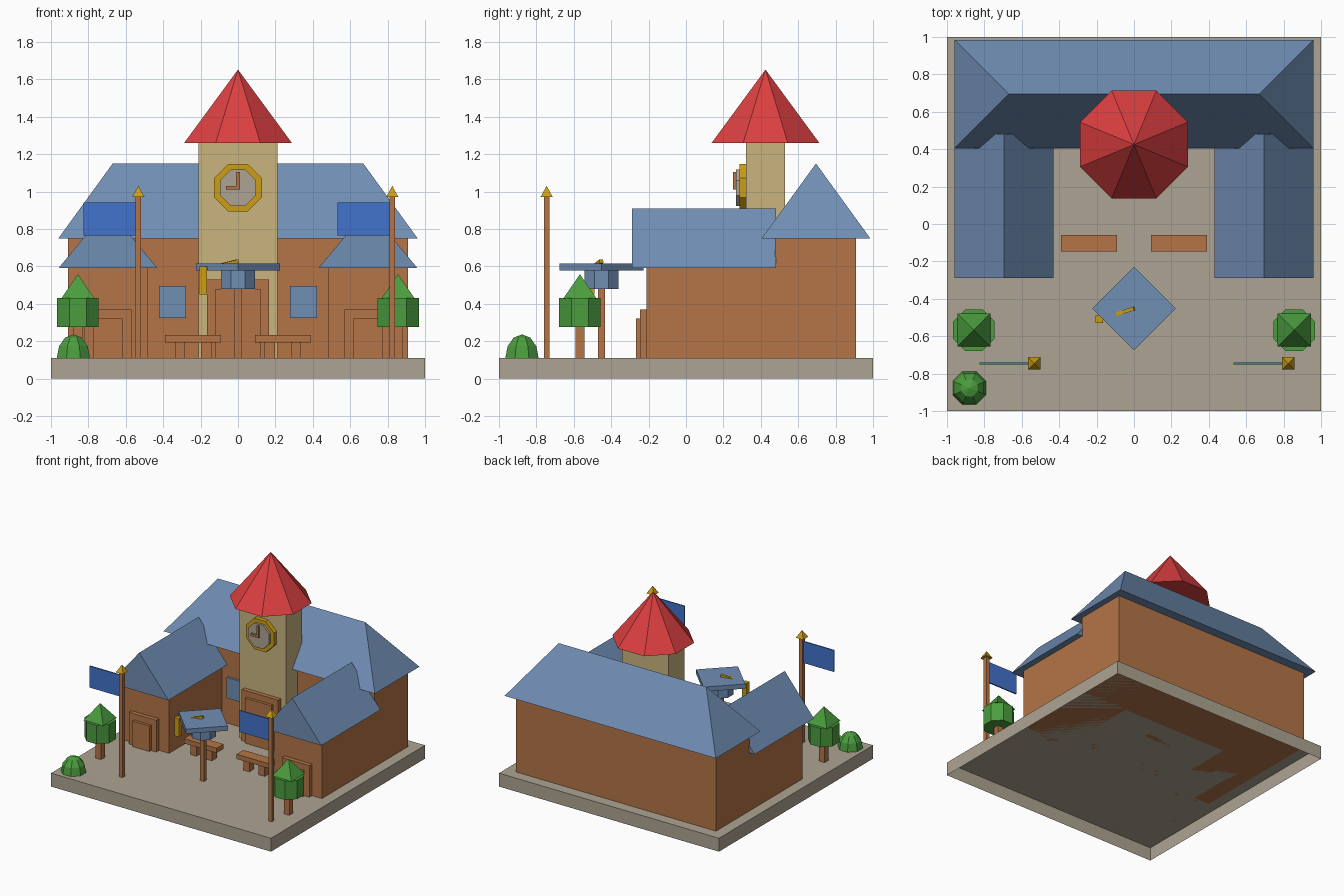
import bpy, bmesh, math
from mathutils import Vector, Matrix

cube = bpy.data.objects.get("Cube")
if cube:
    bpy.data.objects.remove(cube, do_unlink=True)


def material(name, r, g, b):
    lin = [((c / 255 + 0.055) / 1.055) ** 2.4 for c in (r, g, b)] + [1]
    m = bpy.data.materials.new(name)
    m.use_nodes = True
    m.diffuse_color = lin
    m.node_tree.nodes["Principled BSDF"].inputs["Base Color"].default_value = lin
    return m


STONE = material("stone", 174, 164, 146)
BROWN = material("brick and wood brown", 180, 117, 71)
SLATE = material("slate blue", 112, 142, 180)
FLAG = material("flag blue", 66, 115, 204)
CREAM = material("tower cream", 202, 181, 127)
GOLD = material("gold", 204, 158, 20)
GREEN = material("leaf green", 75, 157, 62)
RED = material("roof red", 220, 63, 64)


def finish(name, bm, mat):
    bmesh.ops.recalc_face_normals(bm, faces=bm.faces)
    me = bpy.data.meshes.new(name)
    bm.to_mesh(me)
    bm.free()
    me.materials.append(mat)
    ob = bpy.data.objects.new(name, me)
    bpy.context.collection.objects.link(ob)
    return ob


def box(name, xs, ys, zs, mat, open_bottom=False):
    lo, hi = Vector((xs[0], ys[0], zs[0])), Vector((xs[1], ys[1], zs[1]))
    bm = bmesh.new()
    bmesh.ops.create_cube(bm, size=1, matrix=Matrix.Translation((lo + hi) / 2)
                          @ Matrix.Diagonal((hi - lo).to_4d()))
    if open_bottom:
        bm.normal_update()
        bmesh.ops.delete(bm, geom=[f for f in bm.faces if f.normal.z < -0.5],
                         context='FACES_ONLY')
    return finish(name, bm, mat)


def block(name, x, y, half_x, half_y, zs, mat):
    return box(name, (x - half_x, x + half_x), (y - half_y, y + half_y), zs, mat)


def prism(name, sides, loc, low, high, height, mat, turn=0, axis='Z'):
    """Regular prism or pyramid; low and high are centre-to-flat distances."""
    k = 1 / math.cos(math.pi / sides)
    bm = bmesh.new()
    bmesh.ops.create_cone(bm, cap_ends=True, segments=sides, radius1=low * k,
                          radius2=high * k, depth=height)
    bmesh.ops.remove_doubles(bm, verts=bm.verts, dist=1e-5)
    m = Matrix.Translation((0, 0, height / 2)) @ Matrix.Rotation(math.pi / sides + turn, 4, 'Z')
    if axis == 'Y':   # grow towards the front
        m = Matrix.Rotation(math.pi / 2, 4, 'X') @ m
    bm.transform(Matrix.Translation(loc) @ m)
    return finish(name, bm, mat)


def roof(name, xs, ys, eave, ridge, ends):
    """Closed roof over a rectangular eave with a ridge between two points."""
    bm = bmesh.new()
    for p in [(x, y, eave) for x in xs for y in ys] + [(*e, ridge) for e in ends]:
        bm.verts.new(p)
    bmesh.ops.convex_hull(bm, input=bm.verts)
    bmesh.ops.dissolve_limit(bm, angle_limit=0.01, verts=bm.verts, edges=bm.edges)
    return finish(name, bm, SLATE)


def door(name, x, wall_y, half, top):
    block(name + "_frame", x, wall_y - 0.015, half, 0.02, (G, top), BROWN)
    block(name + "_panel", x, wall_y - 0.035, half - 0.047, 0.023, (G, top - 0.05), BROWN)


G = 0.11  # ground level

# Plinth, hollow underneath
box("plinth", (-1, 1), (-1, 1), (0, G), STONE, open_bottom=True)

# Main hall with hipped roof
box("hall_walls", (-0.91, 0.91), (0.475, 0.91), (G, 0.75), BROWN)
roof("hall_roof", (-0.96, 0.96), (0.405, 0.985), 0.75, 1.15, [(-0.67, 0.695), (0.67, 0.695)])

# Gabled wings, doors and hall windows on both sides
for side, s in (("right", -1), ("left", 1)):
    c = s * 0.695
    block(side + "_wing_walls", c, 0.14, 0.215, 0.35, (G, 0.59), BROWN)
    roof(side + "_wing_roof", (c - 0.265, c + 0.265), (-0.29, 0.48), 0.59, 0.91,
         [(c, -0.29), (c, 0.48)])
    door(side + "_wing_door", c, -0.21, 0.125, 0.37)
    block(side + "_window", s * 0.35, 0.468, 0.073, 0.012, (0.325, 0.495), SLATE)

# Clock tower
TY = 0.425
block("tower", 0, TY, 0.21, 0.105, (G, 1.27), CREAM)
prism("tower_roof", 8, (0, TY, 1.26), 0.288, 0, 0.392, RED)
door("tower_door", 0, 0.32, 0.166, 0.53)
prism("clock_rim", 8, (0, 0.325, 1.02), 0.127, 0.127, 0.04, GOLD, axis='Y')
prism("clock_face", 8, (0, 0.29, 1.02), 0.097, 0.097, 0.023, STONE, axis='Y')
box("clock_minute_hand", (-0.01, 0.01), (0.252, 0.27), (1.01, 1.105), BROWN)
box("clock_hour_hand", (-0.063, 0.01), (0.252, 0.27), (1.01, 1.03), BROWN)

# Cap monument: post, crown, square board, cord and tassel
MY = -0.452
block("monument_post", 0, MY, 0.018, 0.018, (G, 0.5), BROWN)
prism("cap_crown", 8, (0, MY, 0.48), 0.09, 0.09, 0.1, SLATE)
prism("cap_board", 4, (0, MY, 0.577), 0.158, 0.158, 0.038, SLATE, turn=math.pi / 4)
start, end = Vector((0, MY, 0.628)), Vector((-0.185, MY - 0.058, 0.583))
cord = block("cap_cord", 0, 0, 0.01, 0.01, (0, (end - start).length), GOLD)
cord.data.transform(Matrix.Translation(start)
                    @ (end - start).to_track_quat('Z', 'Y').to_matrix().to_4x4())
block("cap_tassel", -0.187, -0.51, 0.02, 0.02, (0.45, 0.6), GOLD)

# Benches
for side, x in (("right", -0.24), ("left", 0.24)):
    block(side + "_bench_seat", x, -0.103, 0.149, 0.045, (0.193, 0.232), BROWN)
    for end_name, d in (("outer", -0.07), ("inner", 0.07)):
        block(f"{side}_bench_{end_name}_leg", x + d, -0.103, 0.027, 0.032, (G, 0.2), BROWN)

# Flagpoles
for side, x in (("right", -0.533), ("left", 0.825)):
    block(side + "_flagpole", x, -0.745, 0.015, 0.015, (G, 0.98), BROWN)
    prism(side + "_flagpole_tip", 4, (x, -0.745, 0.97), 0.033, 0, 0.06, GOLD)
    box(side + "_flag", (x - 0.292, x), (-0.75, -0.74), (0.765, 0.942), FLAG)

# Trees
for side, s in (("right", -1), ("left", 1)):
    x, y = s * 0.856, -0.567
    block(side + "_tree_trunk", x, y, 0.025, 0.025, (G, 0.3), BROWN)
    prism(side + "_tree_crown", 8, (x, y, 0.275), 0.111, 0.111, 0.155, GREEN)
    prism(side + "_tree_top", 4, (x, y, 0.428), 0.089, 0, 0.13, GREEN)

# Domed bush: a half sphere with eight sides
bm = bmesh.new()
bmesh.ops.create_uvsphere(bm, u_segments=8, v_segments=6, radius=1)
bmesh.ops.bisect_plane(bm, geom=bm.verts[:] + bm.edges[:] + bm.faces[:], plane_co=(0, 0, 0),
                       plane_no=(0, 0, -1), clear_outer=True)
bm.transform(Matrix.Translation((-0.88, -0.877, G)) @ Matrix.Diagonal((0.096, 0.096, 0.126, 1))
             @ Matrix.Rotation(math.pi / 8, 4, 'Z'))
finish("bush", bm, GREEN)
